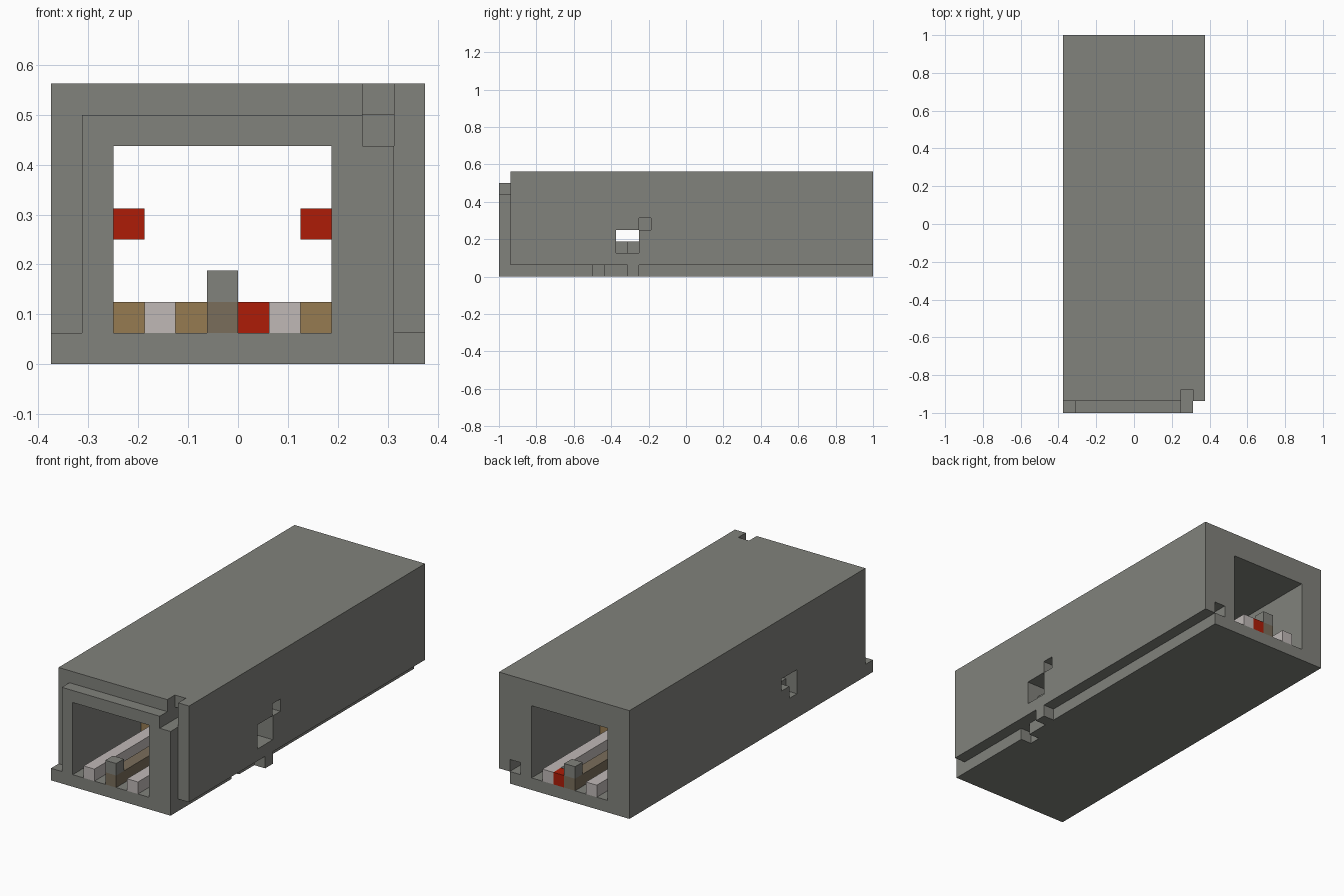
import bpy

CELL = 0.0625          # everything sits on a block grid: 12 wide, 32 long, 9 high

default = bpy.data.objects.get("Cube")
if default:
    bpy.data.objects.remove(default, do_unlink=True)


def material(name, r, g, b):
    mat = bpy.data.materials.new(name)
    colour = [(c / 255) ** 2.2 for c in (r, g, b)] + [1]
    mat.diffuse_color = colour
    mat.use_nodes = True
    mat.node_tree.nodes["Principled BSDF"].inputs["Base Color"].default_value = colour
    return mat


stone = material("stone grey", 128, 129, 123)
plank = material("plank brown", 149, 122, 82)
beam = material("dark timber", 121, 109, 91)
iron = material("pale iron", 190, 183, 181)
red = material("signal red", 172, 34, 16)


def block(name, mat, xs, ys, zs):
    """Box spanning grid ranges counted from the right front bottom corner."""
    verts = [((x - 6) * CELL, (y - 16) * CELL, z * CELL)
             for x in xs for y in ys for z in zs]
    faces = [(0, 1, 3, 2), (4, 6, 7, 5), (0, 4, 5, 1),
             (2, 3, 7, 6), (0, 2, 6, 4), (1, 5, 7, 3)]
    mesh = bpy.data.meshes.new(name)
    mesh.from_pydata(verts, [], faces)
    mesh.materials.append(mat)
    obj = bpy.data.objects.new(name, mesh)
    bpy.context.scene.collection.objects.link(obj)
    return obj


def carve(target, *spans):
    cutter = block("cutter", stone, *spans)
    cutter.hide_render = True
    mod = target.modifiers.new("carve", "BOOLEAN")
    mod.operation = "DIFFERENCE"
    mod.solver = "EXACT"
    mod.object = cutter
    bpy.context.view_layer.update()
    graph = bpy.context.evaluated_depsgraph_get()
    mesh = bpy.data.meshes.new_from_object(target.evaluated_get(graph))
    target.modifiers.clear()
    target.data = mesh
    bpy.data.objects.remove(cutter, do_unlink=True)


# Tunnel shell
shell = block("tunnel_shell", stone, (0, 12), (0, 32), (0, 9))
FRONT = (-1, 1)
carve(shell, (2, 9), (-1, 33), (1, 7))            # passage
carve(shell, (-1, 1), FRONT, (1, 10))             # front rebates
carve(shell, (-1, 13), FRONT, (8, 10))
carve(shell, (11, 13), FRONT, (-1, 10))
carve(shell, (11, 13), (-1, 11), (-1, 1))         # groove along the foot
carve(shell, (11, 13), (12, 33), (-1, 1))
carve(shell, (10, 13), (8, 9), (-1, 1))
carve(shell, (10, 11), (-1, 2), (7, 10))          # notches at each end
carve(shell, (10, 11), (-1, 4), (7, 8))
carve(shell, (10, 11), (30, 33), (1, 2))

# Stepped openings through the side walls
carve(shell, (8.5, 13), (10, 12), (3, 4))
carve(shell, (11, 13), (10, 11), (2, 3.1))
carve(shell, (10, 13), (11, 12), (2, 3.1))
carve(shell, (10, 13), (11.98, 13), (3.98, 5))
carve(shell, (-1, 2.5), (10, 12), (3, 4))
carve(shell, (-1, 1), (10, 11), (2, 3.1))

# Track: rails, central beam and sleepers between them
for side, x in (("right", 3), ("left", 7)):
    block(side + "_rail", iron, (x, x + 1), (0, 32), (1, 2))
block("centre_beam", beam, (5, 6), (0, 32), (1, 2))
for y in (9, 22):
    for x in (2, 4, 6, 8):
        block("sleeper", plank, (x, x + 1), (y, y + 1), (1, 2))

# End posts on the beam
for end, y in (("front", 0), ("back", 31)):
    block(end + "_post", stone, (5, 6), (y, y + 1), (2, 3))

# Signal blocks on the floor and walls
for y in (8, 31):
    block("floor_signal", red, (6, 7), (y, y + 1), (1, 2))
for side, x in (("right", 2), ("left", 8)):
    block(side + "_wall_signal", red, (x, x + 1), (12, 13), (4, 5))
